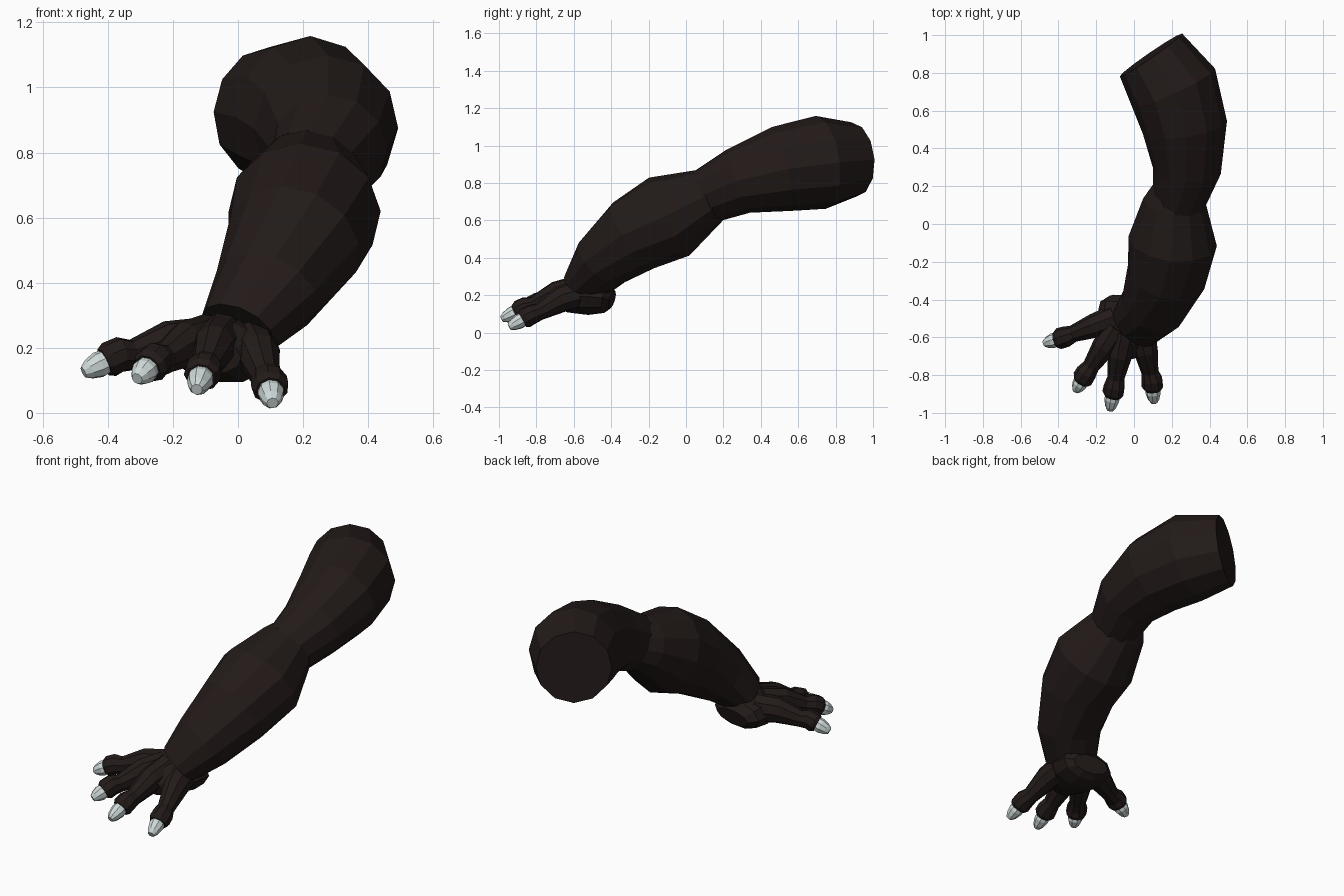
import bpy, bmesh
from math import sin, cos, tau
from mathutils import Vector


def material(name, rgb):
    m = bpy.data.materials.new(name)
    m.diffuse_color = (*rgb, 1)
    return m


hide = material("dark_hide", (0.016, 0.0105, 0.0095))
horn = material("pale_claw", (0.62, 0.69, 0.69))


def tube(name, rings, sides, mat):
    """Faceted tube; each ring is (x, y, z, half width, half height)."""
    bm = bmesh.new()
    pts = [Vector(r[:3]) for r in rings]
    loops = []
    for i, (p, r) in enumerate(zip(pts, rings)):
        t = (pts[min(i + 1, len(pts) - 1)] - pts[max(i - 1, 0)]).normalized()
        side = t.cross(Vector((0, 0, 1))).normalized()
        up = side.cross(t)
        loops.append([bm.verts.new(p + side * r[3] * cos(tau * k / sides)
                                   + up * r[4] * sin(tau * k / sides))
                      for k in range(sides)])
    for a, b in zip(loops, loops[1:]):
        for k in range(sides):
            n = (k + 1) % sides
            bm.faces.new((a[k], a[n], b[n], b[k]))
    bm.faces.new(loops[0])
    bm.faces.new(loops[-1])
    bmesh.ops.recalc_face_normals(bm, faces=bm.faces)
    me = bpy.data.meshes.new(name)
    bm.to_mesh(me)
    bm.free()
    me.materials.append(mat)
    ob = bpy.data.objects.new(name, me)
    bpy.context.collection.objects.link(ob)
    return ob


# Upper limb, from the flat cut end down to the elbow
tube("upper_limb", [
    (0.09, 0.895, 0.925, 0.20, 0.20),
    (0.21, 0.72, 0.91, 0.242, 0.25),
    (0.27, 0.51, 0.875, 0.225, 0.23),
    (0.28, 0.28, 0.81, 0.18, 0.18),
    (0.235, 0.11, 0.73, 0.14, 0.15),
    (0.22, 0.02, 0.69, 0.13, 0.14)], 12, hide)

# Lower limb, from the elbow to the wrist
tube("lower_limb", [
    (0.23, 0.17, 0.755, 0.135, 0.135),
    (0.215, 0.12, 0.73, 0.167, 0.155),
    (0.205, -0.09, 0.62, 0.235, 0.235),
    (0.17, -0.28, 0.52, 0.212, 0.21),
    (0.09, -0.45, 0.375, 0.175, 0.16),
    (0.0, -0.54, 0.255, 0.14, 0.11)], 12, hide)

# Palm and heel pad
tube("palm", [
    (-0.02, -0.395, 0.175, 0.11, 0.05),
    (-0.025, -0.43, 0.185, 0.155, 0.085),
    (-0.035, -0.52, 0.195, 0.165, 0.105),
    (-0.05, -0.62, 0.19, 0.13, 0.09),
    (-0.06, -0.70, 0.17, 0.07, 0.05)], 10, hide)

# Toes: root, knuckle centre and claw tip
toes = [
    ((-0.10, -0.50, 0.215), (-0.385, -0.605, 0.168), (-0.475, -0.632, 0.125)),
    ((-0.09, -0.55, 0.225), (-0.265, -0.81, 0.150), (-0.31, -0.885, 0.105)),
    ((-0.05, -0.57, 0.230), (-0.108, -0.885, 0.123), (-0.127, -0.985, 0.072)),
    ((0.04, -0.55, 0.215), (0.098, -0.85, 0.083), (0.106, -0.945, 0.030)),
]
for i, (root, knuckle, tip) in enumerate(toes, 1):
    a, b, c = map(Vector, (root, knuckle, tip))
    d = (c - b).normalized()
    arch = Vector((0, 0, 0.015))
    path = [(a, 0.075, 0.08), (a.lerp(b, 0.4) + arch, 0.066, 0.072),
            (a.lerp(b, 0.78), 0.046, 0.048), (b - d * 0.028, 0.057, 0.055),
            (b + d * 0.01, 0.058, 0.056), (b + d * 0.03, 0.045, 0.045)]
    tube(f"toe_{i}", [(*p, w, h) for p, w, h in path], 9, hide)
    # Blunt claw
    path = [(b + d * 0.005, 0.036), (b + d * 0.05, 0.041),
            (b.lerp(c, 0.8), 0.031), (c, 0.018)]
    tube(f"claw_{i}", [(*p, r, r) for p, r in path], 9, horn)
